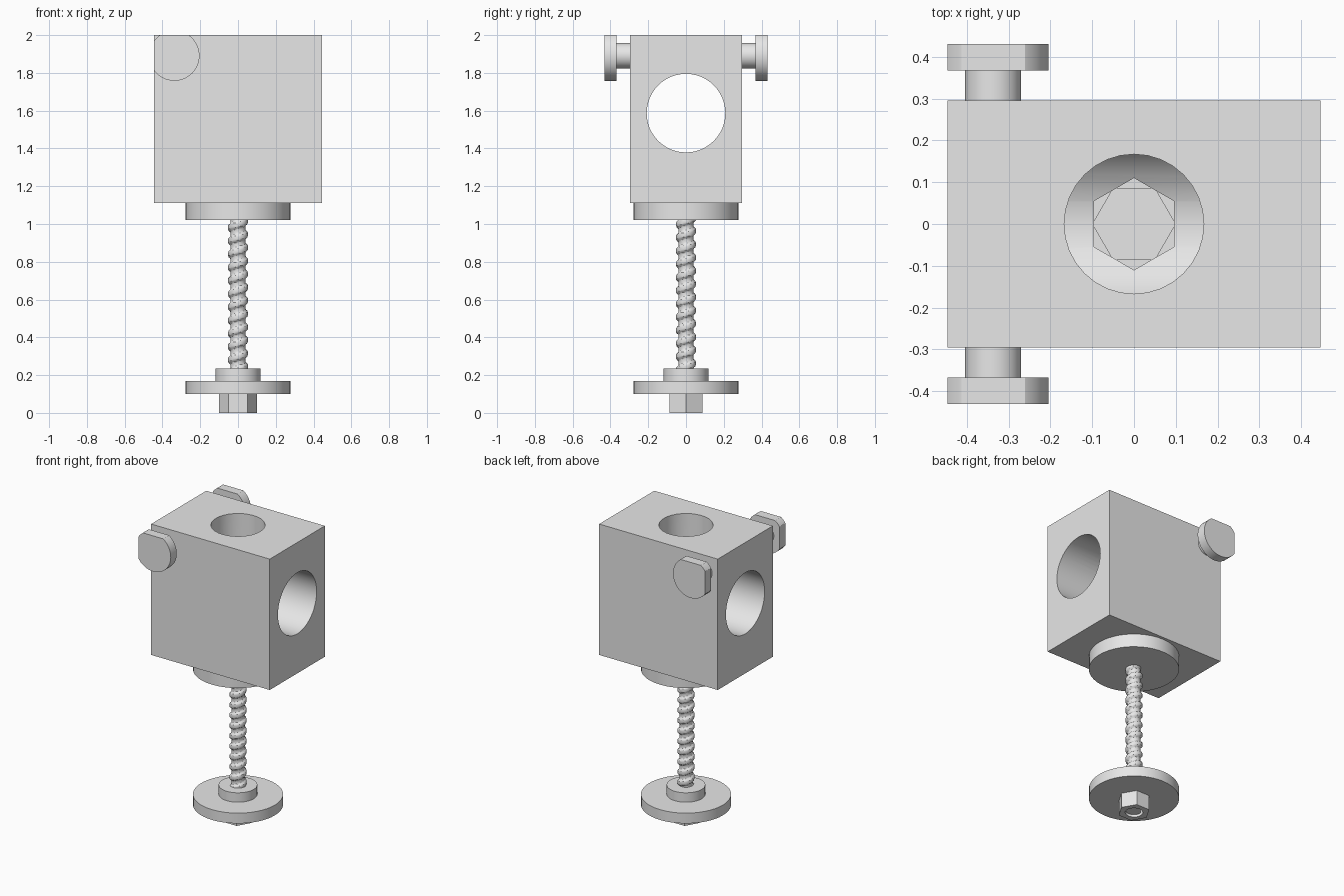
import bpy, bmesh, math

if "Cube" in bpy.data.objects:
    bpy.data.objects.remove(bpy.data.objects["Cube"])

grey = bpy.data.materials.new("light_grey")
grey.diffuse_color = (0.8, 0.8, 0.8, 1)
grey.use_nodes = True
grey.node_tree.nodes["Principled BSDF"].inputs["Base Color"].default_value = grey.diffuse_color


def finish(ob, name):
    ob.name = name
    ob.data.name = name
    ob.data.materials.clear()
    ob.data.materials.append(grey)
    return ob


def smooth(ob):
    bpy.ops.object.select_all(action='DESELECT')
    ob.select_set(True)
    bpy.context.view_layer.objects.active = ob
    bpy.ops.object.shade_smooth_by_angle(angle=math.radians(30))


def box(name, lo, hi):
    bpy.ops.mesh.primitive_cube_add(size=1, location=[(a + b) / 2 for a, b in zip(lo, hi)])
    ob = bpy.context.object
    ob.scale = [b - a for a, b in zip(lo, hi)]
    bpy.ops.object.transform_apply(location=True, rotation=True, scale=True)
    return finish(ob, name)


def cyl(name, r, a, b, axis='z', at=(0, 0), sides=48, turn=0):
    """Cylinder from a to b along an axis; 'at' holds the other two coordinates."""
    m = (a + b) / 2
    loc, rot = {'z': ((at[0], at[1], m), (0, 0, turn)),
                'x': ((m, at[0], at[1]), (0, math.pi / 2, 0)),
                'y': ((at[0], m, at[1]), (math.pi / 2, 0, 0))}[axis]
    bpy.ops.mesh.primitive_cylinder_add(vertices=sides, radius=r, depth=b - a, location=loc, rotation=rot)
    ob = finish(bpy.context.object, name)
    bpy.ops.object.transform_apply(location=True, rotation=True, scale=True)
    if sides > 8:
        smooth(ob)
    return ob


def boolean(ob, tool, op='DIFFERENCE'):
    mod = ob.modifiers.new("cut", 'BOOLEAN')
    mod.operation, mod.object, mod.solver = op, tool, 'EXACT'
    bpy.context.view_layer.objects.active = ob
    bpy.ops.object.modifier_apply(modifier=mod.name)
    bpy.data.objects.remove(tool)


# Block with cross bore, top hole and hexagonal pocket for the bolt head
block = box("block", (-0.446, -0.296, 1.11), (0.446, 0.296, 2.0))
boolean(block, cyl("bore_cutter", 0.208, -0.6, 0.6, 'x', (0, 1.587)))
boolean(block, cyl("top_cutter", 0.167, 1.587, 2.1, sides=32))
boolean(block, cyl("pocket_cutter", 0.11, 1.0, 1.5, sides=6))
smooth(block)

# Side pegs, their caps trimmed flush with the block's end and top
for s, side in ((-1, "front"), (1, "back")):
    px, pz = -0.337, 1.891
    cyl(side + "_peg", 0.067, *sorted((s * 0.29, s * 0.37)), 'y', (px, pz))
    cap = cyl(side + "_peg_cap", 0.133, *sorted((s * 0.367, s * 0.431)), 'y', (px, pz))
    boolean(cap, box("trim", (-0.446, -0.6, 1.5), (0.2, 0.6, 2.0)), 'INTERSECT')
    smooth(cap)

# Plates, collar and bolt head
cyl("upper_plate", 0.278, 1.02, 1.11)
cyl("foot_plate", 0.278, 0.1, 0.17)
cyl("foot_collar", 0.119, 0.165, 0.234)
cyl("bolt_head", 0.1, 1.11, 1.27, sides=6, turn=math.pi / 6)

# Foot nut with open centre
nut = cyl("foot_nut", 0.1, 0.0, 0.1, sides=6, turn=math.pi / 6)
boolean(nut, cyl("nut_cutter", 0.055, -0.1, 0.09, sides=24))

# Threaded rod: rings whose radius follows a helix
bm = bmesh.new()
N, z0, z1, pitch, step = 24, 0.015, 1.1, 0.07, 0.0075
rings = []
for j in range(int((z1 - z0) / step) + 1):
    z = z0 + j * step
    ring = []
    for i in range(N):
        t = (z / pitch - i / N) % 1
        k = min(1, max(0, 2.5 - 8 * abs(t - 0.5)))  # trapezoid thread
        r = 0.040 + 0.012 * k
        a = 2 * math.pi * i / N
        ring.append(bm.verts.new((r * math.cos(a), r * math.sin(a), z)))
    rings.append(ring)
for lo, hi in zip(rings, rings[1:]):
    for i in range(N):
        n = (i + 1) % N
        bm.faces.new((lo[i], lo[n], hi[n], hi[i]))
bm.faces.new(rings[0][::-1])
bm.faces.new(rings[-1])
me = bpy.data.meshes.new("threaded_rod")
bm.to_mesh(me)
bm.free()
rod = bpy.data.objects.new("threaded_rod", me)
bpy.context.collection.objects.link(rod)
finish(rod, "threaded_rod")
smooth(rod)
